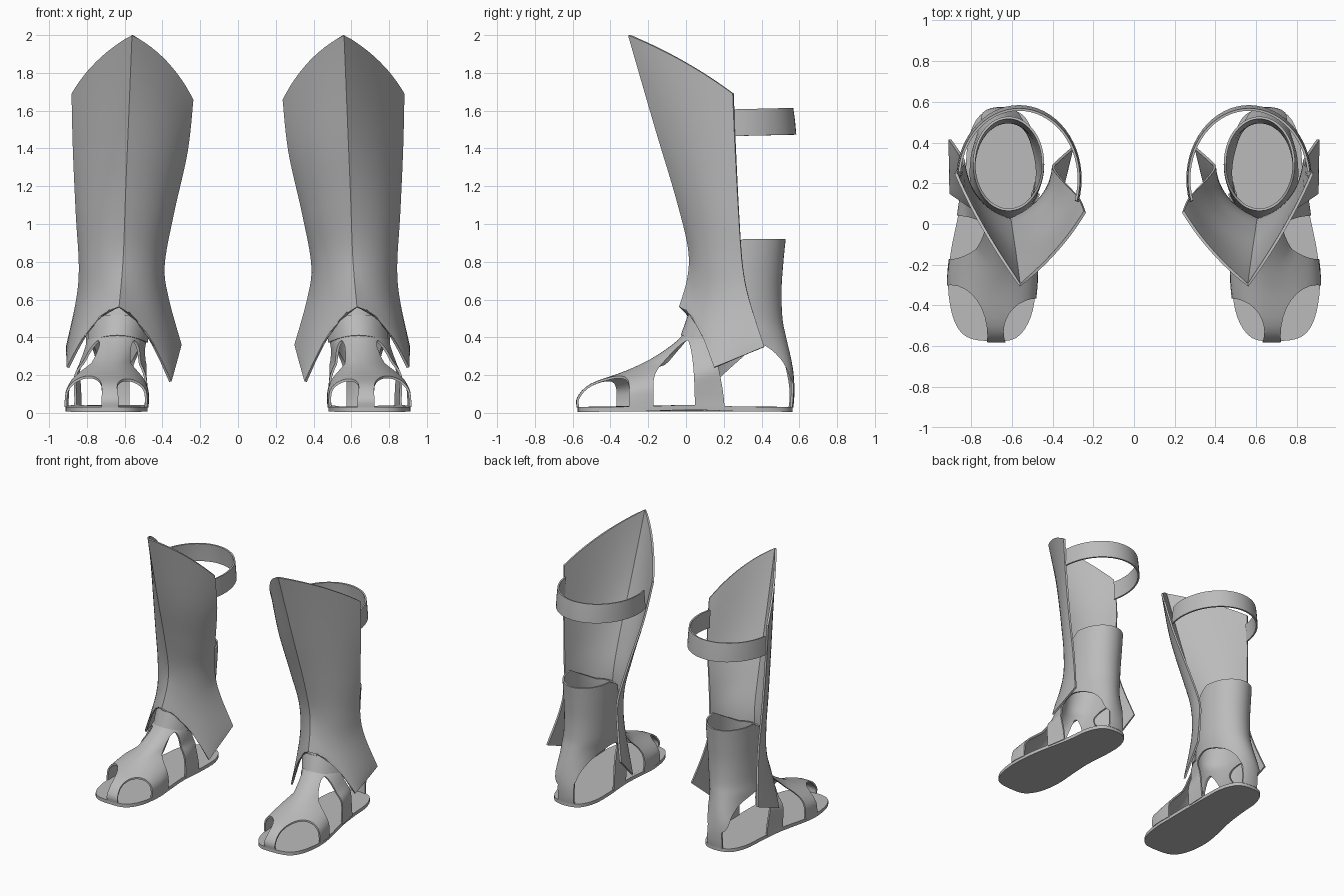
import bpy, bmesh, math
from mathutils import Vector

cube = bpy.data.objects.get("Cube")
if cube:
    bpy.data.objects.remove(cube)

grey = bpy.data.materials.new("plain_grey")
grey.use_nodes = True
COLOUR = (0.5, 0.5, 0.5, 1)
grey.diffuse_color = COLOUR
grey.node_tree.nodes["Principled BSDF"].inputs["Base Color"].default_value = COLOUR

parts, cutters = [], []


def spline(a, b, c, d, t):
    """Catmull-Rom point between b and c."""
    return (b * 2 + (c - a) * t + (a * 2 - b * 5 + c * 4 - d) * t ** 2
            + (b * 3 - a - c * 3 + d) * t ** 3) / 2


def smooth_path(points, steps, closed=False):
    pts = [Vector(p) for p in points]
    n = len(pts)
    pick = (lambda i: pts[i % n]) if closed else (lambda i: pts[max(0, min(n - 1, i))])
    out = [spline(pick(i - 1), pick(i), pick(i + 1), pick(i + 2), s / steps)
           for i in range(n if closed else n - 1) for s in range(steps)]
    return out if closed else out + [pts[-1]]


def make_object(name, bm):
    bmesh.ops.recalc_face_normals(bm, faces=bm.faces)
    mesh = bpy.data.meshes.new(name)
    bm.to_mesh(mesh)
    bm.free()
    mesh.materials.append(grey)
    obj = bpy.data.objects.new(name, mesh)
    bpy.context.collection.objects.link(obj)
    return obj


def loft(name, rows, closed=True, thickness=0.012, caps=False):
    bm = bmesh.new()
    grid = [[bm.verts.new(p) for p in row] for row in rows]
    n = len(grid[0])
    for a, b in zip(grid, grid[1:]):
        for i in range(n if closed else n - 1):
            j = (i + 1) % n
            bm.faces.new((a[i], a[j], b[j], b[i]))
    if caps:
        bm.faces.new(grid[0])
        bm.faces.new(grid[-1])
    obj = make_object(name, bm)
    if not caps:
        mod = obj.modifiers.new("thickness", 'SOLIDIFY')
        mod.thickness = thickness
        mod.offset = 0
    parts.append(obj)
    return obj


def cut(target, rows):
    """Remove a capped prism from the target."""
    tool = loft("opening_cutter", rows, caps=True)
    parts.remove(tool)
    cutters.append(tool)
    tool.hide_render = True
    mod = target.modifiers.new("opening", 'BOOLEAN')
    mod.operation = 'DIFFERENCE'
    mod.solver = 'EXACT'
    mod.object = tool


# Sole
SOLE = [(.70, -.575), (.82, -.555), (.885, -.47), (.913, -.31), (.9, -.14),
        (.86, .06), (.83, .25), (.812, .42), (.755, .535), (.65, .565),
        (.545, .535), (.49, .42), (.482, .25), (.488, .05), (.483, -.15),
        (.48, -.3), (.508, -.46), (.58, -.56)]
outline = smooth_path(SOLE, 4, closed=True)
loft("sole", [[(p.x, p.y, z + .01 * math.exp(-((p.y - .02) / .2) ** 2)) for p in outline]
              for z in (0.006, 0.032)], caps=True)

# Foot and ankle sections: height, front, back, inner, outer, roundness
LEVELS = [(.03, -.572, .56, .48, .912, 0), (.08, -.57, .565, .478, .91, 0),
          (.15, -.5, .567, .48, .9, .1), (.22, -.31, .562, .485, .875, .3),
          (.3, -.15, .548, .487, .835, .6), (.41, -.01, .522, .475, .8, 1),
          (.5, .02, .505, .46, .79, 1), (.65, .05, .5, .452, .785, 1),
          (.8, .065, .51, .447, .785, 1), (.92, .07, .522, .447, .785, 1)]


def section(level, grow=0):
    z, front, back, inner, outer, k = level
    instep = max(0, 1 - abs(z - .26) / .14)
    ring = []
    for p in outline:
        nx, ny = (p.x - .696) / .217, (p.y + .006) / .569
        a = math.atan2(ny, nx)
        nx += (math.cos(a) - nx) * k
        ny += (math.sin(a) - ny) * k
        nx *= 1 - .45 * instep * max(0, -ny)
        ring.append(Vector(((inner + outer) / 2 + nx * ((outer - inner) / 2 + grow),
                            (front + back) / 2 + ny * ((back - front) / 2 + grow), z)))
    return ring


# Upper, with a rim that dips behind the greave
rings = [section(l) for l in smooth_path(LEVELS, 4)]
for ring in rings:
    for p in ring:
        dip = max(0, min(1, (.3 - p.y) / .2))
        p.z -= .12 * dip * max(0, (p.z - .65) / .27)
upper = loft("sandal_upper", rings)

# Raised band over the front of the ankle
low, high = section(LEVELS[5], .014), section(LEVELS[6], .012)
front = [i for i, p in enumerate(outline) if p.y < -.3]
front.sort(key=lambda i: math.atan2(outline[i].x - .69, .2 - outline[i].y))
band = []
for t in (0, .4, .8, 1.2):
    row = [low[i].lerp(high[i], t) for i in front]
    for p in row:
        p.z -= .04 * min(1, ((p.x - .637) / .16) ** 2) * max(0, 1 - t)
    band.append(row)
loft("ankle_band", band, closed=False, thickness=.008)

# Toe openings, leaving a centre stem
for cx, cy, rx, ry in [(.9, -.55, .18, .25), (.47, -.53, .17, .165)]:
    ring = [(cx + rx * math.cos(i * math.pi / 16), cy + ry * math.sin(i * math.pi / 16))
            for i in range(32)]
    cut(upper, [[(x, y, z) for x, y in ring] for z in (-.1, .6)])

# Side openings in front of and behind the side strap, leaving a narrow heel strip
MID = [(-.17, -.1), (-.172, .08), (-.165, .2), (-.1, .29), (-.01, .375),
       (.02, .36), (.042, .2), (.05, -.1)]
REAR = [(.21, -.1), (.2, .08), (.17, .25), (.14, .36), (.25, .405), (.41, .36),
        (.505, .28), (.555, .18), (.6, .08), (.61, -.1)]
for profile, x0, x1 in [(MID, .705, 1.1), (MID, .2, .57), (REAR, .2, .575), (REAR, .705, 1.1)]:
    path = smooth_path(profile, 5)
    cut(upper, [[(x, p.x, p.y) for p in path] for x in (x0, x1)])

# Greave columns, each running from top to bottom
RIDGE = [(.56, -.3, 2), (.58, -.155, 1.5), (.595, -.05, 1.15), (.605, .016, .88),
         (.615, .015, .72), (.63, -.03, .56)]
OUTER_MID = [(.742, -.015, 1.862), (.752, .035, 1.45), (.765, .09, 1.1), (.765, .12, .82),
             (.785, .13, .58), (.9, .15, .24)]
OUTER_EDGE = [(.875, .25, 1.69), (.868, .262, 1.4), (.852, .28, 1.05), (.836, .3, .78),
              (.85, .335, .6), (.904, .415, .35)]
INNER_MID = [(.381, -.13, 1.862), (.397, -.045, 1.43), (.43, .05, 1.08), (.455, .115, .82),
             (.445, .135, .55), (.358, .15, .165)]
INNER_EDGE = [(.241, .06, 1.66), (.273, .13, 1.38), (.347, .21, 1.05), (.395, .275, .78),
              (.372, .31, .6), (.305, .37, .36)]
STEPS, HALF = 6, 12
ridge, omid, oedge, imid, iedge = [
    smooth_path(c, STEPS) for c in (RIDGE, OUTER_MID, OUTER_EDGE, INNER_MID, INNER_EDGE)]


def across(a, m, b, t, straight):
    curve = a * (1 - t) * (1 - 2 * t) + m * 4 * t * (1 - t) + b * t * (2 * t - 1)
    if t < .5:
        line = a.lerp(m, t * 2) + Vector((0, 0, .07 * math.sin(t * 2 * math.pi)))
    else:
        line = m.lerp(b, t * 2 - 1)
    return curve.lerp(line, straight)


rows = []
for r in range(len(ridge)):
    w = max(0, r / STEPS - 4) ** 1.5
    inner = [across(ridge[r], imid[r], iedge[r], i / HALF, w) for i in range(HALF, 0, -1)]
    outer = [across(ridge[r], omid[r], oedge[r], i / HALF, w) for i in range(HALF + 1)]
    rows.append(inner + outer)
loft("greave", rows, closed=False, thickness=0.014)

# Calf strap
strap = []
for z, grow in ((1.465, .01), (1.54, .003), (1.606, -.006)):
    arc = [math.radians(6 + 192 * i / 32) for i in range(33)]
    strap.append([(.565 + (.297 + grow / 2) * math.cos(a), .22 + (.348 + grow) * math.sin(a),
                   z + .008 * math.sin(a)) for a in arc])
loft("calf_strap", strap, closed=False)

# Mirror to the other leg, bake modifiers and shade
for obj in parts:
    mirror = obj.modifiers.new("other_leg", 'MIRROR')
    mirror.use_mirror_merge = False
bpy.ops.object.select_all(action='DESELECT')
for obj in parts:
    obj.select_set(True)
bpy.context.view_layer.objects.active = parts[0]
bpy.ops.object.convert(target='MESH')
bpy.ops.object.shade_smooth_by_angle(angle=math.radians(24))
for tool in cutters:
    bpy.data.objects.remove(tool)
